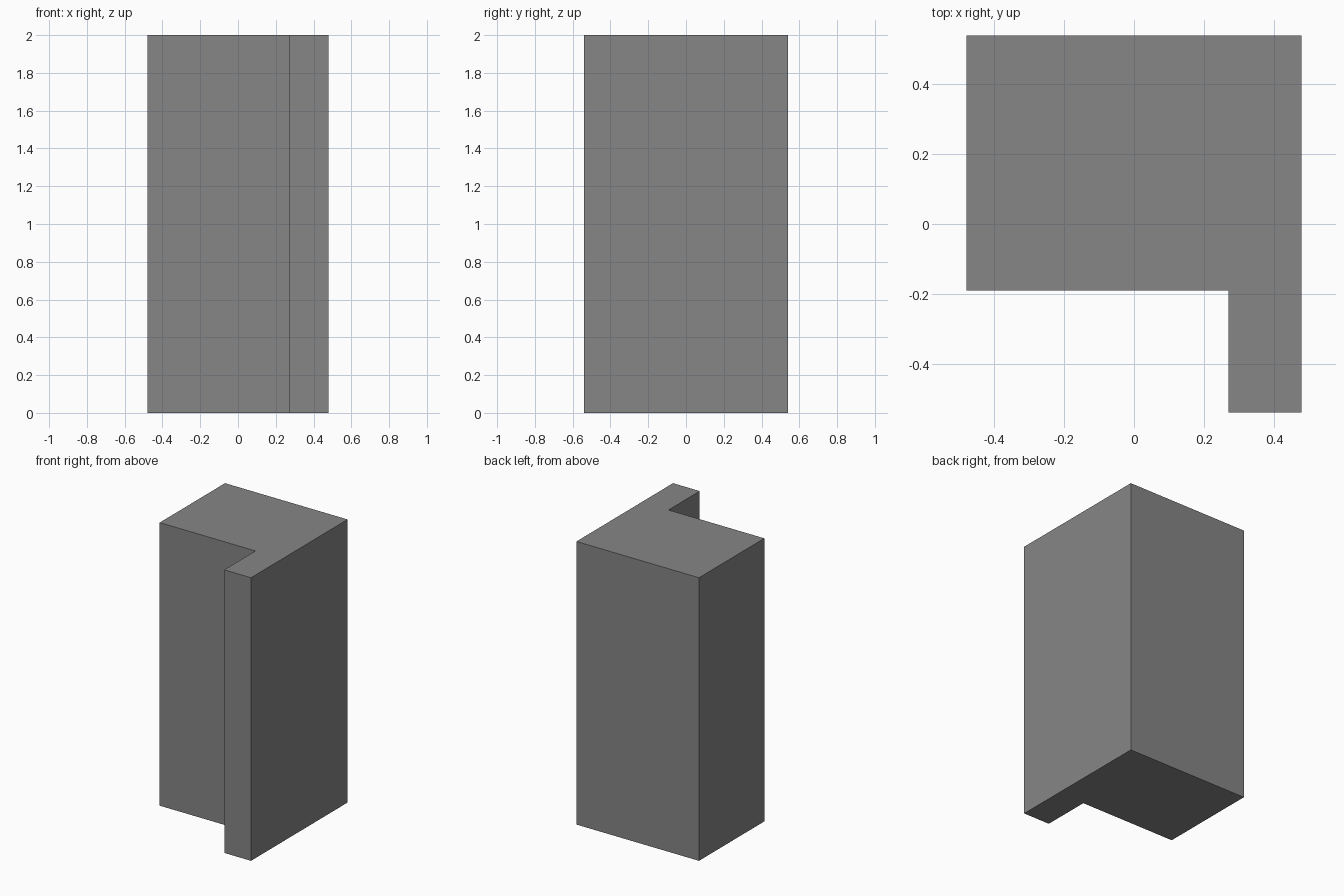
import bpy
import bmesh

if "Cube" in bpy.data.objects:
    bpy.data.objects.remove(bpy.data.objects["Cube"])

HEIGHT = 2.0
# L-shaped footprint, counter-clockwise seen from above
PROFILE = [(-0.479, -0.19), (0.27, -0.19), (0.27, -0.539),
           (0.479, -0.539), (0.479, 0.539), (-0.479, 0.539)]


def extruded_prism(name, profile, height):
    bm = bmesh.new()
    base = bm.faces.new([bm.verts.new((x, y, 0)) for x, y in profile])
    result = bmesh.ops.extrude_face_region(bm, geom=[base], use_keep_orig=True)
    top = [v for v in result["geom"] if isinstance(v, bmesh.types.BMVert)]
    bmesh.ops.translate(bm, verts=top, vec=(0, 0, height))
    bmesh.ops.recalc_face_normals(bm, faces=bm.faces)
    mesh = bpy.data.meshes.new(name)
    bm.to_mesh(mesh)
    bm.free()
    obj = bpy.data.objects.new(name, mesh)
    bpy.context.collection.objects.link(obj)
    return obj


# Tall block with a narrow front fin on the right
column = extruded_prism("l_shaped_column", PROFILE, HEIGHT)

# Dark grey finish
dark_grey = bpy.data.materials.new("dark_grey")
dark_grey.diffuse_color = (0.233, 0.238, 0.233, 1.0)
dark_grey.use_nodes = True
dark_grey.node_tree.nodes["Principled BSDF"].inputs["Base Color"].default_value = dark_grey.diffuse_color
column.data.materials.append(dark_grey)
